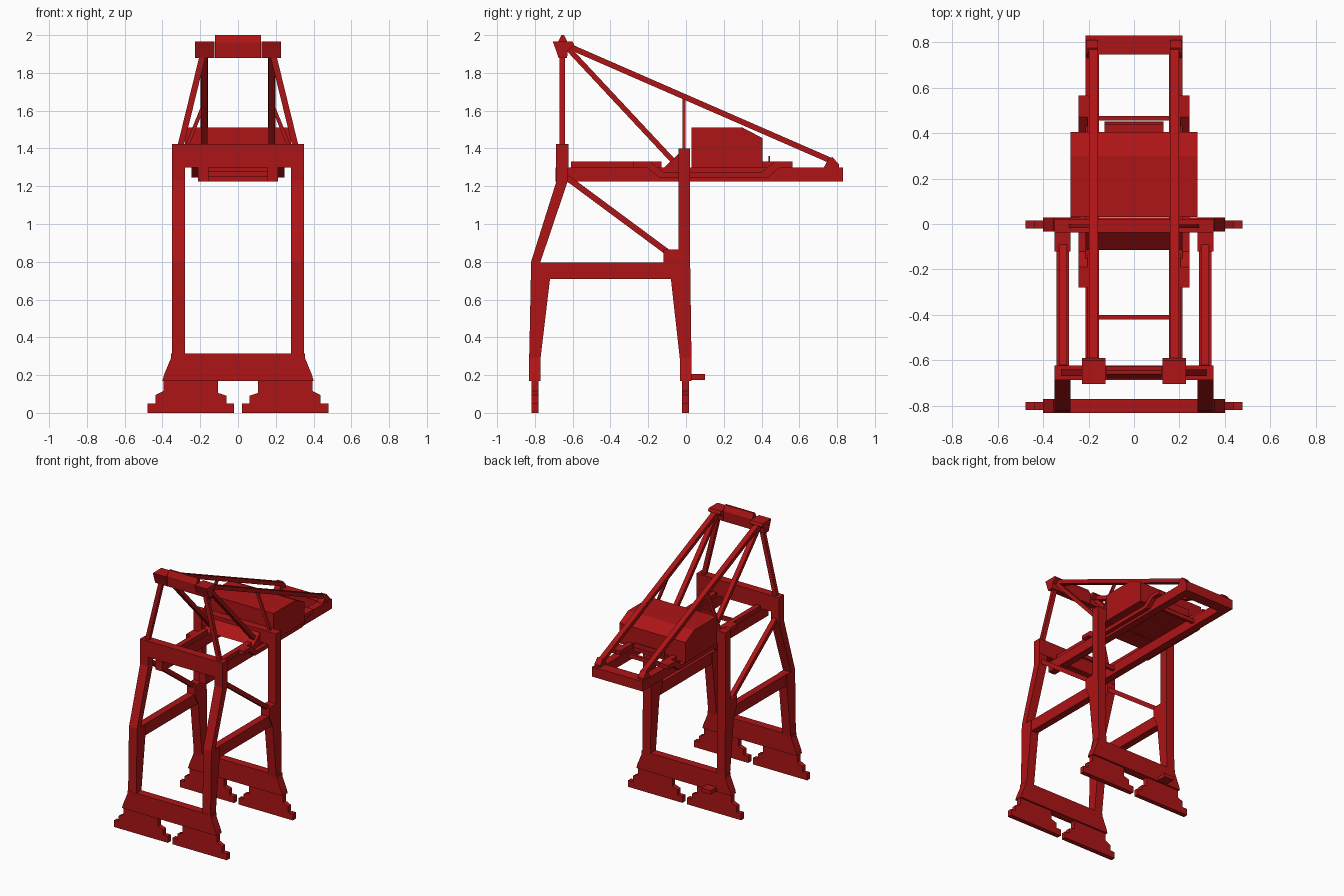
import bpy, bmesh
from mathutils import Vector

cube = bpy.data.objects.get("Cube")
if cube:
    bpy.data.objects.remove(cube, do_unlink=True)

red = bpy.data.materials.new("crane red")
red.use_nodes = True
RED = (0.42, 0.007, 0.008, 1)
red.diffuse_color = RED
red.node_tree.nodes["Principled BSDF"].inputs["Base Color"].default_value = RED


def finish(name, bm):
    bmesh.ops.recalc_face_normals(bm, faces=bm.faces)
    mesh = bpy.data.meshes.new(name)
    bm.to_mesh(mesh)
    bm.free()
    mesh.materials.append(red)
    obj = bpy.data.objects.new(name, mesh)
    bpy.context.collection.objects.link(obj)
    return obj


def prism(name, points, offset):
    """Extrude a closed outline of 3D points along an offset."""
    bm = bmesh.new()
    face = bm.faces.new([bm.verts.new(p) for p in points])
    new = bmesh.ops.extrude_face_region(bm, geom=[face])["geom"]
    moved = [v for v in new if isinstance(v, bmesh.types.BMVert)]
    bmesh.ops.translate(bm, verts=moved, vec=offset)
    return finish(name, bm)


def side_profile(name, outline, x0, x1):
    return prism(name, [(x0, y, z) for y, z in outline], (x1 - x0, 0, 0))


def front_profile(name, outline, y0, y1):
    return prism(name, [(x, y0, z) for x, z in outline], (0, y1 - y0, 0))


def box(name, x0, x1, y0, y1, z0, z1):
    return side_profile(name, [(y0, z0), (y1, z0), (y1, z1), (y0, z1)], x0, x1)


def strut(name, a, b, width, depth):
    """Square bar between two points, width measured across x."""
    a, b = Vector(a), Vector(b)
    d = b - a
    u = (Vector((1, 0, 0)) - d * (d.x / d.length_squared)).normalized()
    v = d.normalized().cross(u)
    u, v = u * width / 2, v * depth / 2
    return prism(name, [a + u + v, a - u + v, a - u - v, a + u - v], d)


def pair(make, name, *args):
    """Build a part and its mirror image across x."""
    for side, s in (("left", 1), ("right", -1)):
        make(f"{side}_{name}", s, *args)


def sided(name, s, outline, x0, x1):
    side_profile(name, outline, s * x0, s * x1)


def sided_box(name, s, x0, x1, y0, y1, z0, z1):
    box(name, s * x0, s * x1, y0, y1, z0, z1)


def sided_strut(name, s, a, b, width, depth):
    strut(name, (s * a[0], *a[1:]), (s * b[0], *b[1:]), width, depth)


# Wheel bogies and sill beams
BOGIE = [(.02, 0), (.478, 0), (.478, .05), (.437, .05), (.437, .095),
         (.395, .115), (.395, .17), (.105, .17), (.105, .105), (.06, .09), (.06, .05), (.02, .05)]
SILL = [(-.4, .17), (.4, .17), (.392, .2), (.355, .29), (.355, .315), (-.355, .315), (-.355, .29), (-.392, .2)]


def bogie(name, s, y):
    front_profile(name, [(s * x, z) for x, z in BOGIE], y - .018, y + .018)


for end, y in (("front", -.8), ("back", -.002)):
    pair(bogie, end + "_bogie", y)
    front_profile(end + "_sill", SILL, y - .031, y + .031)

# Legs, tapered in side view
FRONT_LEG = [(-.83, .29), (-.77, .29), (-.72, .71), (-.72, .795), (-.772, .795),
             (-.625, 1.23), (-.625, 1.42), (-.685, 1.42), (-.685, 1.23), (-.82, .8)]
BACK_LEG = [(-.033, .29), (.029, .29), (.022, .8), (.022, 1.4), (-.04, 1.4),
            (-.04, .865), (-.12, .865), (-.12, .79), (-.08, .71)]
pair(sided, "front_leg", FRONT_LEG, .28, .349)
pair(sided, "back_leg", BACK_LEG, .28, .349)

# Portal bracing
pair(sided_box, "side_beam", .287, .342, -.78, -.06, .71, .797)
pair(sided_strut, "lower_brace", (.313, -.63, 1.245), (.313, -.09, .845), .035, .032)
box("front_top_beam", -.349, .349, -.687, -.623, 1.3, 1.423)
box("back_top_beam", -.3, .3, -.038, .022, 1.3, 1.4)

# Boom girders and cross members
pair(sided_box, "girder", .155, .213, -.69, .8, 1.225, 1.3)
box("boom_end_beam", -.213, .213, .745, .83, 1.225, 1.3)
box("front_cross_bar", -.16, .16, -.42, -.4, 1.25, 1.28)
box("back_cross_bar", -.16, .16, .455, .475, 1.25, 1.28)
pair(sided_box, "front_rail", .165, .205, -.61, -.13, 1.3, 1.33)
pair(sided_box, "back_rail", .165, .205, .4, .56, 1.3, 1.33)
WALKWAY = [(-.28, 1.3), (-.21, 1.3), (-.14, 1.245), (.43, 1.245), (.5, 1.3), (.565, 1.3),
           (.565, 1.33), (.47, 1.33), (.4, 1.275), (-.12, 1.275), (-.19, 1.33), (-.28, 1.33)]
pair(sided, "walkway", WALKWAY, .2, .245)
side_profile("stay_foot", [(-.115, 1.3), (-.03, 1.3), (-.03, 1.38)], -.213, .213)
pair(sided, "boom_lug", [(.73, 1.3), (.81, 1.3), (.81, 1.315), (.775, 1.355), (.755, 1.345)], .16, .208)

# Machinery house with sloped back roof
HOUSE = [(.03, 1.3), (.405, 1.3), (.405, 1.455), (.3, 1.51), (.03, 1.51)]
side_profile("machinery_house", HOUSE, -.28, .28)
box("house_porch", -.13, .13, .4, .45, 1.3, 1.325)
box("porch_rail", -.13, .13, .438, .446, 1.32, 1.36)

# Mast and head beam
pair(sided_strut, "mast_post", (.305, -.655, 1.41), (.185, -.655, 1.9), .032, .028)
HEAD = [(-.675, 1.88), (-.63, 1.88), (-.625, 1.92), (-.59, 1.945), (-.6, 1.965), (-.705, 1.965), (-.685, 1.91)]
pair(sided, "mast_head", HEAD, .125, .228)
side_profile("head_beam", [(-.675, 1.88), (-.63, 1.88), (-.625, 1.96), (-.645, 2.0), (-.66, 2.0), (-.68, 1.96)],
             -.122, .122)

# Stays holding the boom
pair(sided_strut, "long_stay", (.178, -.63, 1.945), (.178, .775, 1.332), .04, .03)
pair(sided_strut, "short_stay", (.178, -.63, 1.935), (.178, -.06, 1.325), .035, .028)
pair(sided_strut, "hanger", (.17, -.01, 1.66), (.28, -.01, 1.39), .02, .016)

# Small platform on the back sill
box("sill_platform", -.28, -.2, .02, .1, .175, .205)
